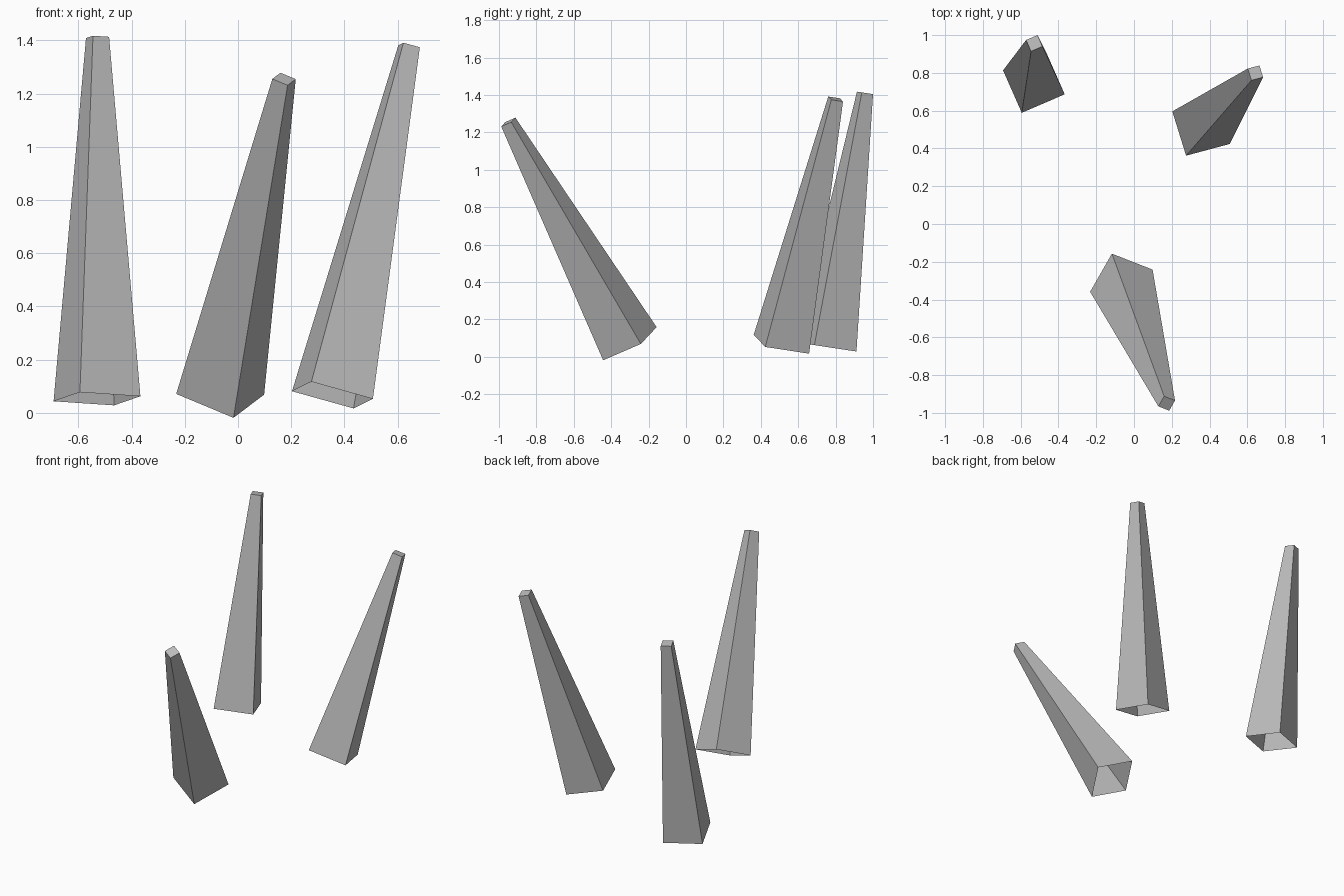
import bpy, bmesh, math
from mathutils import Matrix, Vector

cube = bpy.data.objects.get("Cube")
if cube:
    bpy.data.objects.remove(cube, do_unlink=True)

BASE_WIDTH, TIP_WIDTH = 0.248, 0.066

grey = bpy.data.materials.new("stone_grey")
grey.use_nodes = True
colour = (0.5, 0.5, 0.5, 1)
grey.diffuse_color = colour
grey.node_tree.nodes["Principled BSDF"].inputs["Base Color"].default_value = colour


def spike(name, base, tip, side):
    """Square tapered spike from base to tip, open underneath."""
    base, tip = Vector(base), Vector(tip)
    axis = tip - base
    length = axis.length
    z = axis.normalized()
    x = Vector(side)
    x = (x - z * x.dot(z)).normalized()
    y = z.cross(x)
    frame = Matrix((x, y, z)).transposed().to_4x4()
    frame.translation = (base + tip) / 2

    bm = bmesh.new()
    bmesh.ops.create_cone(bm, cap_ends=True, segments=4, depth=length,
                          radius1=BASE_WIDTH / math.sqrt(2),
                          radius2=TIP_WIDTH / math.sqrt(2))
    # Turn the flat sides to the frame axes
    if min(abs(v.co.x) for v in bm.verts) < 0.001:
        bm.transform(Matrix.Rotation(math.pi / 4, 4, "Z"))
    # Open the underside
    bottom = [f for f in bm.faces if f.calc_center_median().z < -length * 0.4]
    bmesh.ops.delete(bm, geom=bottom, context="FACES_ONLY")
    mesh = bpy.data.meshes.new(name)
    bm.to_mesh(mesh)
    bm.free()
    mesh.materials.append(grey)
    obj = bpy.data.objects.new(name, mesh)
    obj.matrix_world = frame
    bpy.context.collection.objects.link(obj)


# Three spikes leaning outwards
spike("right_spike", (-0.53, 0.75, 0.053), (-0.528, 0.957, 1.411), (0.22, 0.1, 0.02))
spike("front_spike", (-0.067, -0.3, 0.07), (0.173, -0.95, 1.255), (0.22, -0.1, -0.06))
spike("left_spike", (0.355, 0.51, 0.067), (0.643, 0.8, 1.378), (0.24, 0.07, -0.03))
